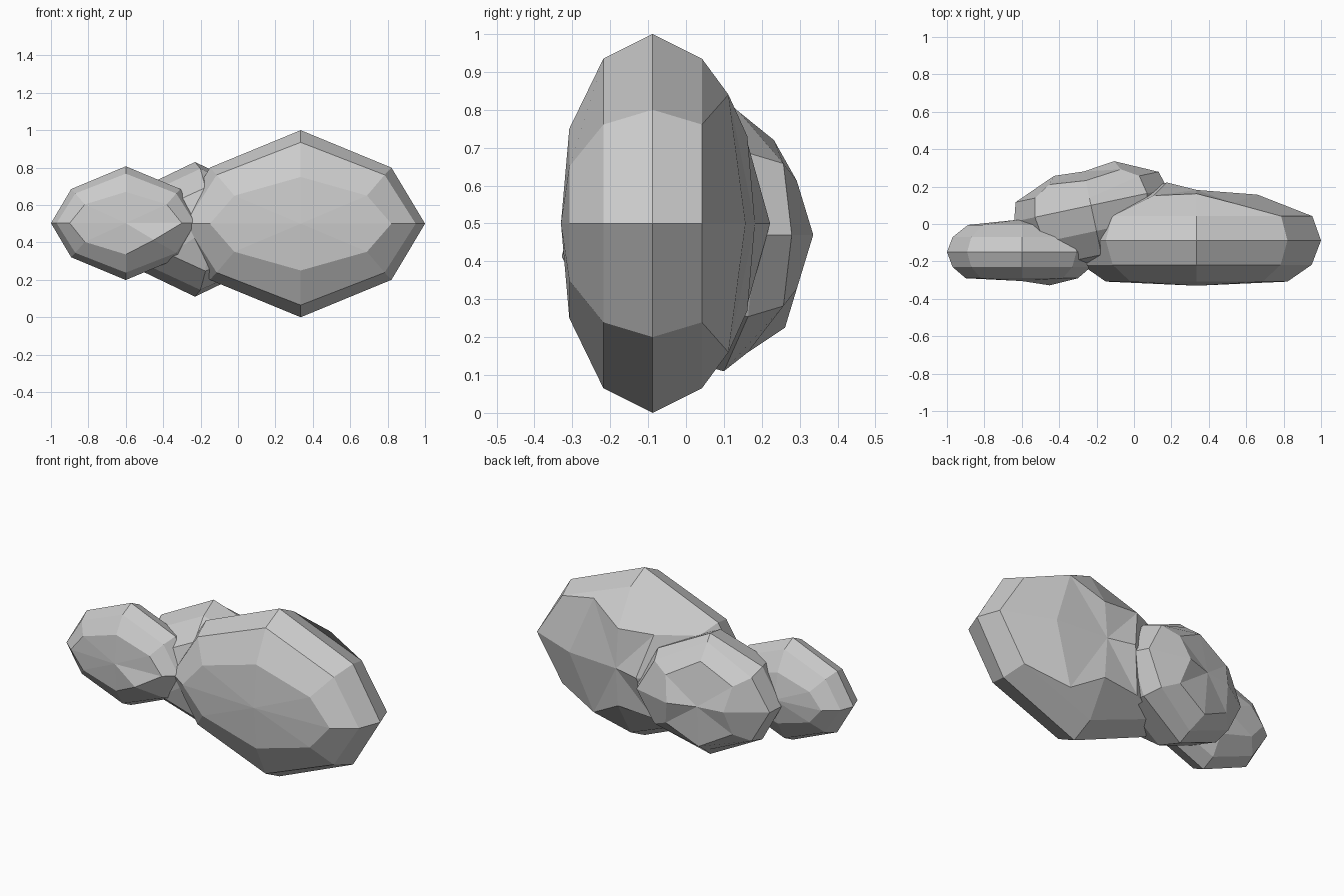
import bpy
import bmesh
from math import radians
from mathutils import Vector, Matrix

if "Cube" in bpy.data.objects:
    bpy.data.objects.remove(bpy.data.objects["Cube"])

# Eight-sided outline shared by every pebble (x, z)
OUTLINE = [(1, 0), (.73, .6), (0, 1), (-.73, .6),
           (-1, 0), (-.73, -.6), (0, -1), (.73, -.6)]


def pebble(name, centre, half_x, half_z, front, rings, back, tilt=0, moved=None):
    """Faceted pebble lofted along y; rings are (y, x scale, z scale).
    moved maps (ring, side) to an (x, y, z) position relative to the centre."""
    moved = moved or {}
    bm = bmesh.new()
    loops = []
    for r, (y, sx, sz) in enumerate(rings):
        loop = []
        for s, (ox, oz) in enumerate(OUTLINE):
            co = moved.get((r, s), (ox * half_x * sx, y, oz * half_z * sz))
            loop.append(bm.verts.new(co))
        loops.append(loop)
    first, last = bm.verts.new((0, front, 0)), bm.verts.new((0, back, 0))
    for i in range(8):
        j = (i + 1) % 8
        bm.faces.new((first, loops[0][i], loops[0][j]))
        bm.faces.new((last, loops[-1][j], loops[-1][i]))
        for a, b in zip(loops, loops[1:]):
            bm.faces.new((a[i], b[i], b[j], a[j]))
    bmesh.ops.recalc_face_normals(bm, faces=bm.faces)
    bm.transform(Matrix.Translation(Vector(centre)) @ Matrix.Rotation(radians(tilt), 4, 'Z'))
    mesh = bpy.data.meshes.new(name)
    bm.to_mesh(mesh)
    bm.free()
    obj = bpy.data.objects.new(name, mesh)
    bpy.context.collection.objects.link(obj)
    return obj


# Large pebble, with an uneven bulge on its back
pebble("large_pebble", (.335, -.088, .5), .665, .5, -.242,
       [(-.22, .73, .5), (-.13, .925, .87), (0, 1, 1), (.13, .93, .87), (.23, .5, .5)], .27,
       moved={(4, 0): (.325, .245, 0), (4, 1): (.195, .2, .34), (4, 7): (.195, .2, -.34),
              (4, 2): (0, .25, .23), (4, 6): (0, .25, -.23),
              (4, 3): (-.23, .24, .25), (4, 5): (-.23, .24, -.25),
              (4, 4): (-.16, .31, 0)})

# Small pebble, with a slight bulge at its lower front
pebble("small_pebble", (-.6, -.15, .503), .4, .304, -.155,
       [(-.14, .75, .55), (-.08, .925, .87), (0, 1, 1), (.08, .925, .87), (.145, .72, .5)], .175,
       moved={(0, 7): (.15, -.178, -.09)})

# Middle pebble tucked behind the other two, filling the gap between them
pebble("middle_pebble", (-.23, .1, .47), .42, .36, -.33,
       [(-.27, .65, .62), (-.14, .93, .9), (0, 1, 1), (.1, .93, .87), (.155, .64, .66)], .185,
       tilt=12,
       moved={(3, 2): (0, .04, .325), (3, 6): (0, .065, -.31),
              (4, 2): (0, .135, .25), (4, 6): (0, .165, -.245),
              (4, 0): (.17, .205, 0), (4, 4): (-.16, .195, 0)})
